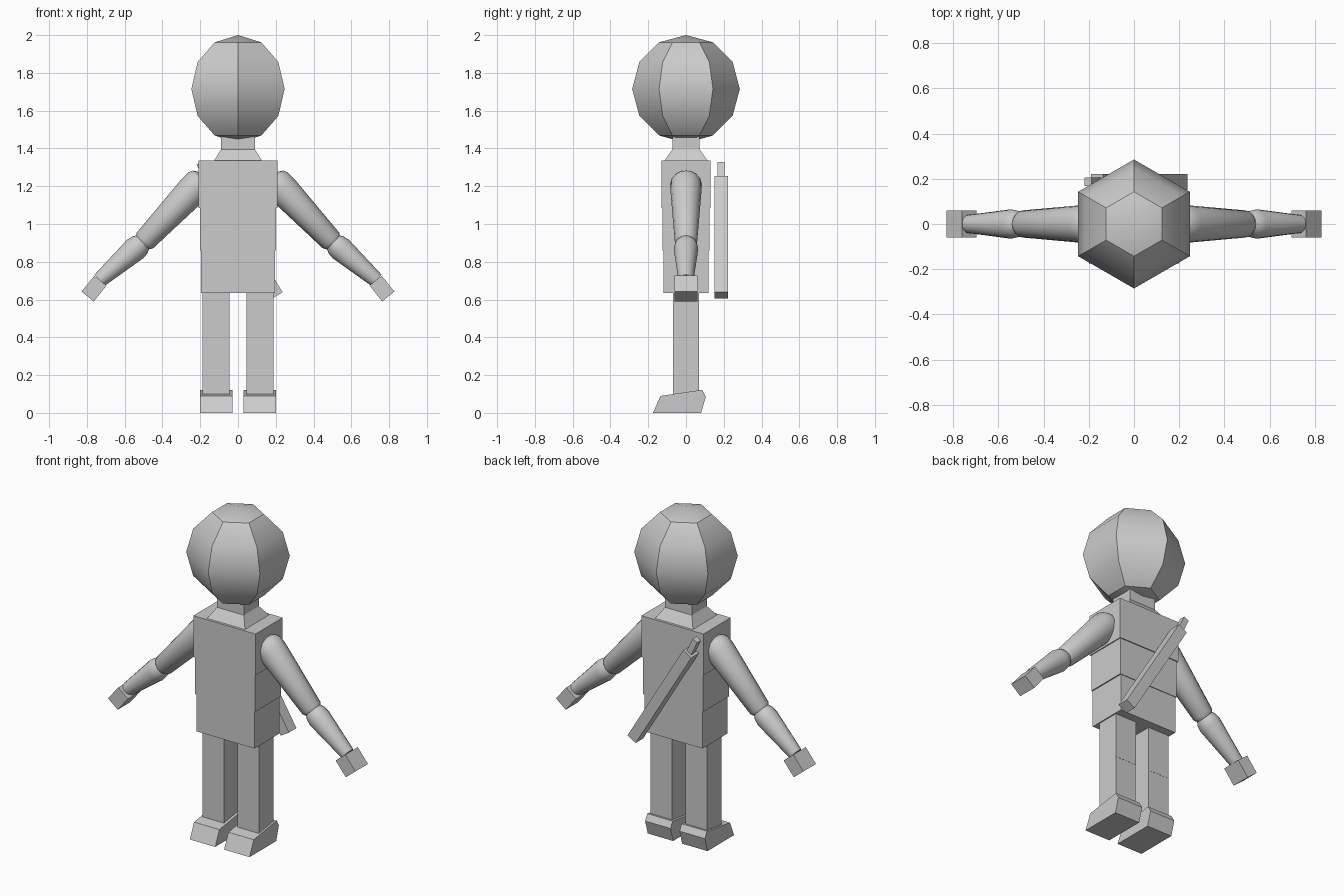
import bpy, bmesh, math
from mathutils import Vector, Matrix

if "Cube" in bpy.data.objects:
    bpy.data.objects.remove(bpy.data.objects["Cube"])

grey = bpy.data.materials.new("light grey")
grey.diffuse_color = (0.6, 0.6, 0.6, 1)
grey.use_nodes = True
grey.node_tree.nodes["Principled BSDF"].inputs["Base Color"].default_value = grey.diffuse_color


def finish(name, bm, smooth=False):
    bmesh.ops.recalc_face_normals(bm, faces=bm.faces)
    me = bpy.data.meshes.new(name)
    bm.to_mesh(me)
    bm.free()
    me.materials.append(grey)
    ob = bpy.data.objects.new(name, me)
    bpy.context.collection.objects.link(ob)
    if smooth:
        bpy.ops.object.select_all(action='DESELECT')
        ob.select_set(True)
        bpy.context.view_layer.objects.active = ob
        bpy.ops.object.shade_smooth_by_angle(angle=math.radians(30))
    return ob


def skin(name, rings, smooth=False):
    """Join equal-length rings of points into a capped solid."""
    bm = bmesh.new()
    rows = [[bm.verts.new(p) for p in ring] for ring in rings]
    n = len(rows[0])
    for a, b in zip(rows, rows[1:]):
        for i in range(n):
            bm.faces.new((a[i], a[(i + 1) % n], b[(i + 1) % n], b[i]))
    bm.faces.new(rows[0])
    bm.faces.new(rows[-1])
    return finish(name, bm, smooth)


def rect(x, y, z):
    return [(-x, -y, z), (x, -y, z), (x, y, z), (-x, y, z)]


def box(name, x0, x1, y0, y1, z0, z1):
    ring = [(x0, y0), (x1, y0), (x1, y1), (x0, y1)]
    return skin(name, [[(x, y, z) for x, y in ring] for z in (z0, z1)])


def tilted_box(name, a, b, width, y0, y1, s=1):
    """Box running from a to b in the xz plane."""
    a, b = Vector(a), Vector(b)
    d = (b - a).normalized()
    n = Vector((-d.y, d.x)) * width / 2
    pts = [a + n, b + n, b - n, a - n]
    return skin(name, [[(s * p.x, y, p.y) for p in pts] for y in (y0, y1)])


def limb(name, a, b, profile, s, sides=16):
    """Round limb from a to b in the xz plane; profile = (distance, radius)."""
    a, b = Vector(a), Vector(b)
    d = (b - a).normalized()
    n = Vector((-d.y, d.x))
    rings = []
    for t, r in profile:
        ring = []
        for i in range(sides):
            w = math.tau * i / sides
            p = a + d * t + n * r * math.cos(w)
            ring.append((s * p.x, r * math.sin(w), p.y))
        rings.append(ring)
    return skin(name, rings, True)


# head: six-sided ball
bm = bmesh.new()
bmesh.ops.create_uvsphere(bm, u_segments=6, v_segments=6, radius=0.285,
                          matrix=Matrix.Translation((0, 0, 1.715)))
finish("head", bm, True)

# neck, flared at the base
skin("neck", [rect(0.127, 0.115, 1.335), rect(0.09, 0.072, 1.395),
              rect(0.09, 0.072, 1.48)])

# torso in three stacked blocks
box("chest", -0.208, 0.208, -0.13, 0.13, 1.085, 1.335)
box("waist", -0.202, 0.202, -0.124, 0.124, 0.86, 1.085)
box("hips", -0.195, 0.195, -0.12, 0.12, 0.635, 0.86)

foot = [(-0.175, 0), (-0.135, 0.09), (0.085, 0.122), (0.105, 0.085), (0.08, 0)]
for s, side in ((1, "left"), (-1, "right")):
    # legs and feet
    x0, x1 = sorted((s * 0.046, s * 0.188))
    box(side + "_thigh", x0, x1, -0.07, 0.07, 0.365, 0.637)
    box(side + "_shin", x0, x1, -0.069, 0.069, 0.09, 0.365)
    skin(side + "_foot", [[(s * x, y, z) for y, z in foot] for x in (0.03, 0.2)])
    # arms and hands
    limb(side + "_upper_arm", (0.235, 1.185), (0.495, 0.91),
         [(-0.09, 0.025), (-0.083, 0.046), (-0.068, 0.07), (-0.046, 0.081),
          (0, 0.083), (0.375, 0.06), (0.395, 0.047)], s)
    limb(side + "_forearm", (0.53, 0.88), (0.73, 0.705),
         [(-0.04, 0.046), (-0.015, 0.06), (0.02, 0.065), (0.27, 0.04)], s)
    tilted_box(side + "_hand", (0.728, 0.70), (0.796, 0.616), 0.083,
               -0.06, 0.06, s)

# sheathed blade slung across the back
tilted_box("sheath", (0.209, 0.6225), (-0.164, 1.238), 0.063, 0.15, 0.222)
tilted_box("blade_handle", (-0.16, 1.232), (-0.203, 1.322), 0.035, 0.168, 0.205)
